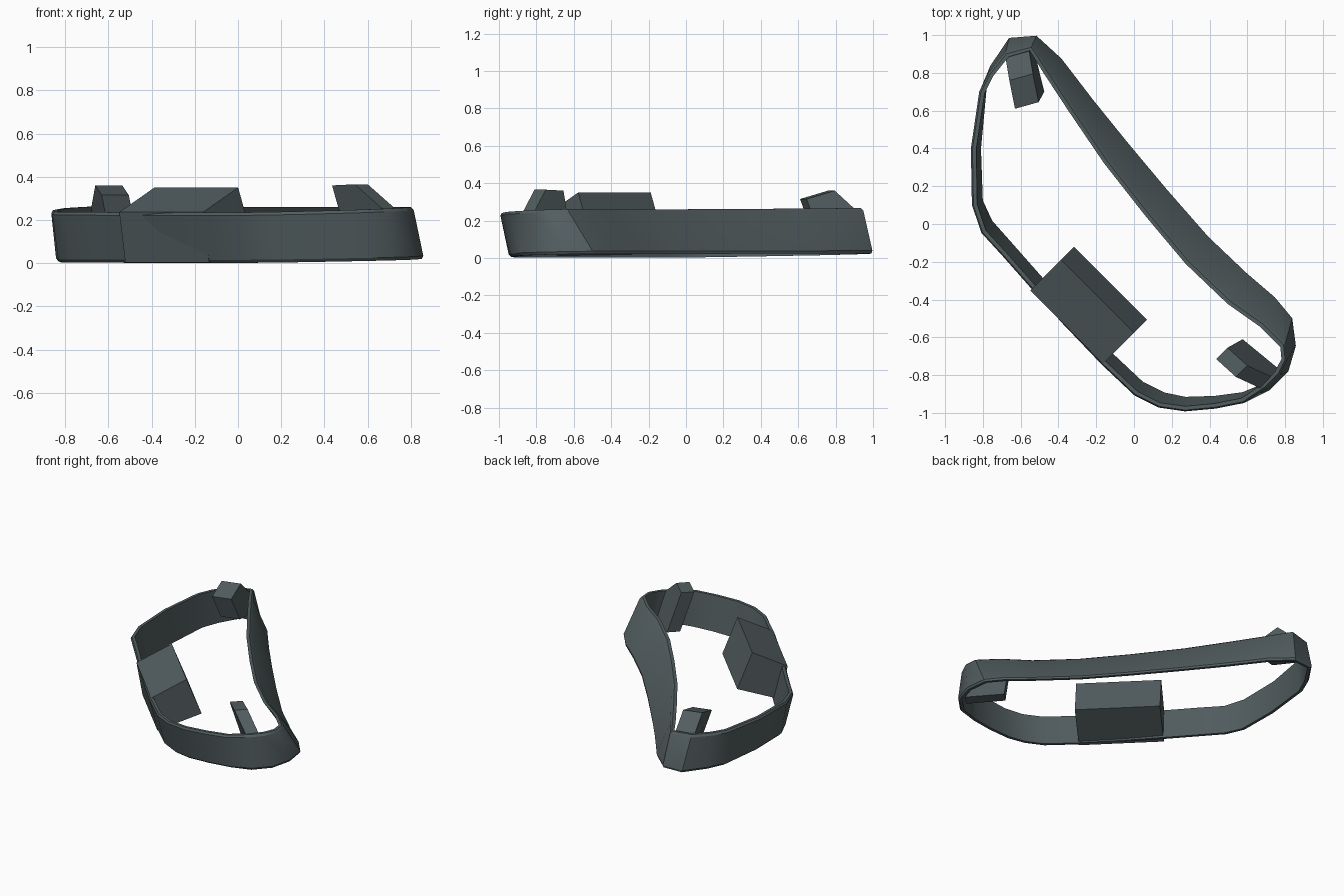
import bpy, bmesh, math
from mathutils import Vector

if "Cube" in bpy.data.objects:
    bpy.data.objects.remove(bpy.data.objects["Cube"], do_unlink=True)

# Single slate colour
slate = bpy.data.materials.new("dark_slate_grey")
slate.use_nodes = True
colour = (0.085, 0.11, 0.115, 1)
slate.diffuse_color = colour
slate.node_tree.nodes["Principled BSDF"].inputs["Base Color"].default_value = colour


def loft(name, sections, closed):
    """Skin a row of matching sections, joined into a ring or capped at both ends."""
    bm = bmesh.new()
    rows = [[bm.verts.new(p) for p in section] for section in sections]
    pairs = list(zip(rows, rows[1:]))
    if closed:
        pairs.append((rows[-1], rows[0]))
    else:
        bm.faces.new(rows[0])
        bm.faces.new(rows[-1])
    for a, b in pairs:
        for i in range(len(a)):
            j = (i + 1) % len(a)
            bm.faces.new((a[i], a[j], b[j], b[i]))
    bmesh.ops.recalc_face_normals(bm, faces=bm.faces)
    mesh = bpy.data.meshes.new(name)
    bm.to_mesh(mesh)
    bm.free()
    mesh.materials.append(slate)
    obj = bpy.data.objects.new(name, mesh)
    bpy.context.scene.collection.objects.link(obj)
    mesh.shade_smooth()
    mesh.set_sharp_from_angle(angle=math.radians(28))
    return obj


# Leaning band: outer outline as (bottom x, bottom y, top x, top y), clockwise
outline = [
    (-.515, 1, -.54, .945), (-.38, .88, -.45, .81), (-.21, .66, -.325, .62),
    (-.03, .44, -.135, .34), (.18, .19, .085, .06), (.4, -.06, .295, -.19),
    (.6, -.25, .515, -.4), (.75, -.38, .685, -.52), (.84, -.49, .8, -.635),
    (.86, -.64, .81, -.72), (.82, -.78, .77, -.8), (.72, -.88, .7, -.87),
    (.58, -.92, .58, -.95), (.43, -.94, .43, -.98), (.27, -.945, .27, -.995),
    (.15, -.92, .13, -.975), (.03, -.86, 0, -.91), (-.13, -.71, -.17, -.75),
    (-.34, -.49, -.38, -.53), (-.51, -.3, -.55, -.34), (-.66, -.13, -.7, -.17),
    (-.775, 0, -.81, -.05), (-.83, .12, -.86, .1), (-.84, .4, -.865, .4),
    (-.81, .72, -.82, .7), (-.76, .84, -.77, .8), (-.66, .99, -.68, .91),
]
bottom = [Vector((x, y, .016 + .017 * (x + y))) for x, y, _, _ in outline]
top = [Vector((x, y, .257 + .024 * (x + y))) for _, _, x, y in outline]


def inward(loop, i):
    along = loop[(i + 1) % len(loop)] - loop[i - 1]
    return Vector((along.y, -along.x, 0)).normalized()


thickness, chamfer = .03, .01
sections = []
for i, (b, t) in enumerate(zip(bottom, top)):
    nb, nt = inward(bottom, i), inward(top, i)
    sections.append([b + nb * thickness, b + nb * chamfer, b.lerp(t, .06),
                     b.lerp(t, .94), t + nt * chamfer, t + nt * thickness])
loft("band", sections, True)

# Wide block on the long front wall: section as (distance outward, height)
across = Vector((1, 1, 0)).normalized()
along = Vector((1, -1, 0)).normalized()
profile = [(-.637, .236), (-.407, .35), (-.309, .1), (-.597, .003)]
loft("wide_block",
     [[across * d + along * a + Vector((0, 0, z)) for d, z in profile]
      for a in (-.14, .408)], False)


# Small hooked blocks at both ends of the band
def small_block(name, side, offset):
    side = [Vector(p) for p in side]
    loft(name, [side, [p + Vector(offset) for p in side]], False)


small_block("back_block",
            [(-.68, .88, .25), (-.66, .76, .36), (-.63, .61, .315),
             (-.6, .665, .16), (-.66, .91, .1)], (.125, .035, 0))
small_block("side_block",
            [(.67, -.87, .25), (.54, -.81, .365), (.435, -.715, .36),
             (.515, -.67, .075), (.71, -.83, .05)], (.06, .06, 0))
